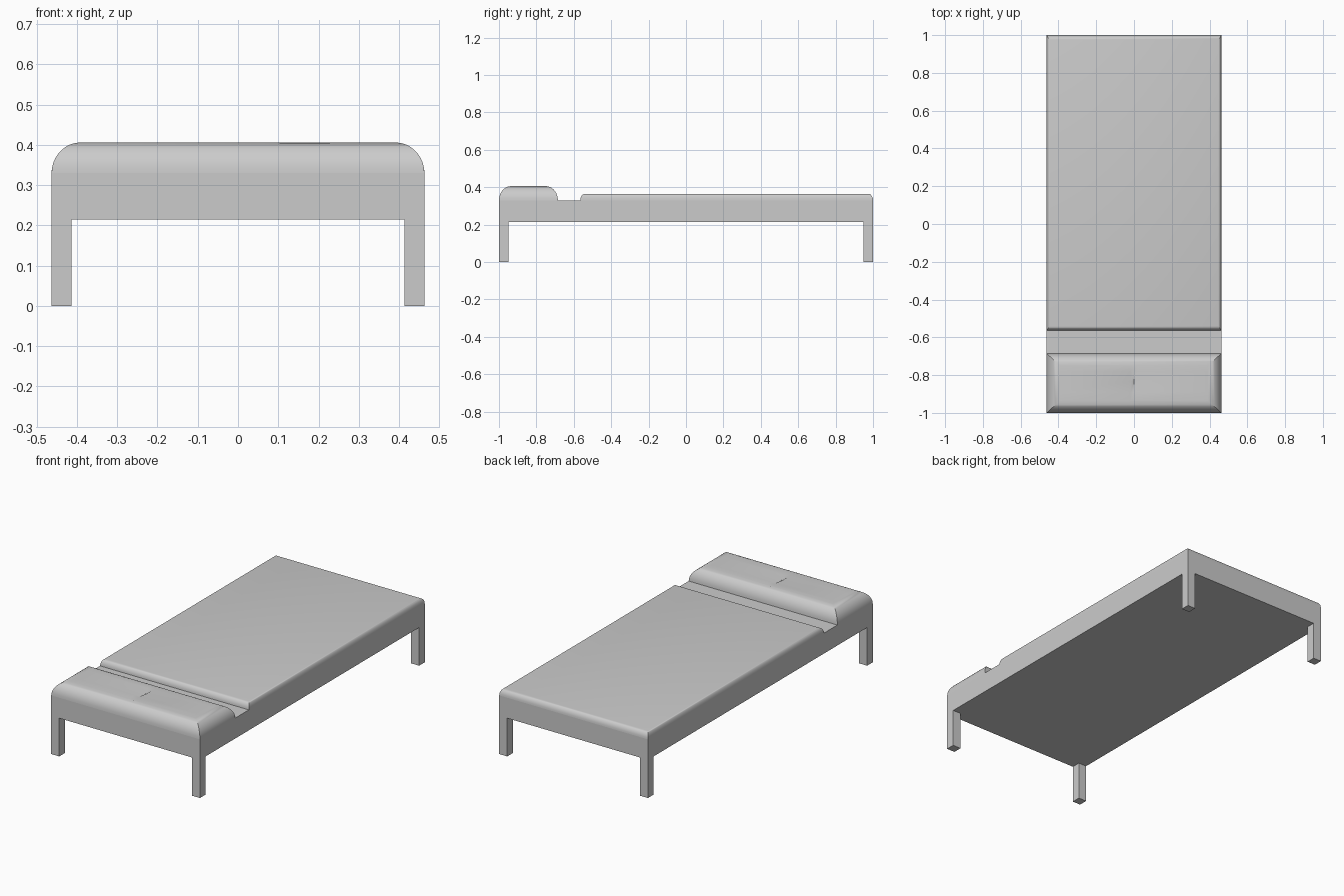
import bpy, bmesh, math

if "Cube" in bpy.data.objects:
    bpy.data.objects.remove(bpy.data.objects["Cube"])

HALF_W = 0.463
DECK_Z = 0.33


def finish(name, bm, smooth=False):
    bmesh.ops.recalc_face_normals(bm, faces=bm.faces[:])
    mesh = bpy.data.meshes.new(name)
    bm.to_mesh(mesh)
    bm.free()
    ob = bpy.data.objects.new(name, mesh)
    bpy.context.collection.objects.link(ob)
    if smooth:
        bpy.ops.object.select_all(action='DESELECT')
        ob.select_set(True)
        bpy.context.view_layer.objects.active = ob
        bpy.ops.object.shade_smooth_by_angle(angle=math.radians(30))
    return ob


def box(name, x0, x1, y0, y1, z0, z1):
    bm = bmesh.new()
    bmesh.ops.create_cube(bm, size=1)
    for v in bm.verts:
        v.co.x = (x0 + x1) / 2 + v.co.x * (x1 - x0)
        v.co.y = (y0 + y1) / 2 + v.co.y * (y1 - y0)
        v.co.z = (z0 + z1) / 2 + v.co.z * (z1 - z0)
    return finish(name, bm)


def cushion(y0, y1, top, inset_x, inset_y, steps):
    """Mitred slab with a quarter-round edge; returns bmesh and its top face."""
    bm = bmesh.new()
    rings = []
    for i in range(steps + 1):
        a = math.pi / 2 * i / steps
        z = DECK_Z + (top - DECK_Z) * math.sin(a)
        dx, dy = inset_x * (1 - math.cos(a)), inset_y * (1 - math.cos(a))
        xs, ya, yb = HALF_W - dx, y0 + dy, y1 - dy
        rings.append([bm.verts.new((x, y, z)) for x, y in
                      ((-xs, ya), (xs, ya), (xs, yb), (-xs, yb))])
    for lo, hi in zip(rings, rings[1:]):
        for k in range(4):
            n = (k + 1) % 4
            bm.faces.new((lo[k], lo[n], hi[n], hi[k]))
    return bm, bm.faces.new(rings[-1])


# Bed frame and four corner legs
box("bed_frame", -HALF_W, HALF_W, -1, 1, 0.215, DECK_Z)
LEG = 0.05
for sx, side in ((-1, "left"), (1, "right")):
    for sy, end in ((-1, "front"), (1, "back")):
        xs = sorted((sx * HALF_W, sx * (HALF_W - LEG)))
        ys = sorted((sy, sy * (1 - LEG)))
        box(f"{end}_{side}_leg", *xs, *ys, 0, 0.215)

# Blanket
bm, _ = cushion(-0.565, 1.0, 0.365, 0.016, 0.025, 6)
finish("blanket", bm, True)

# Pillow, with a shallow dimple and crease in the middle of its top
bm, top = cushion(-1.0, -0.685, 0.406, 0.072, 0.065, 9)
faces = [top]
cuts = [((x, 0, 0), (1, 0, 0)) for x in (-0.018, 0, 0.018)]
cuts += [((0, y, 0), (0, 1, 0)) for y in (-0.89, -0.835, -0.78)]
for co, no in cuts:
    geom = faces + list({e for f in faces for e in f.edges}) + \
        list({v for f in faces for v in f.verts})
    res = bmesh.ops.bisect_plane(bm, geom=geom, dist=1e-5, plane_co=co, plane_no=no)
    faces = [g for g in res["geom"] if isinstance(g, bmesh.types.BMFace)]
for v in {v for f in faces for v in f.verts}:
    if abs(v.co.x) < 1e-3:
        v.co.z -= 0.012 if abs(v.co.y + 0.835) < 0.01 else 0.004
finish("pillow", bm, True)
